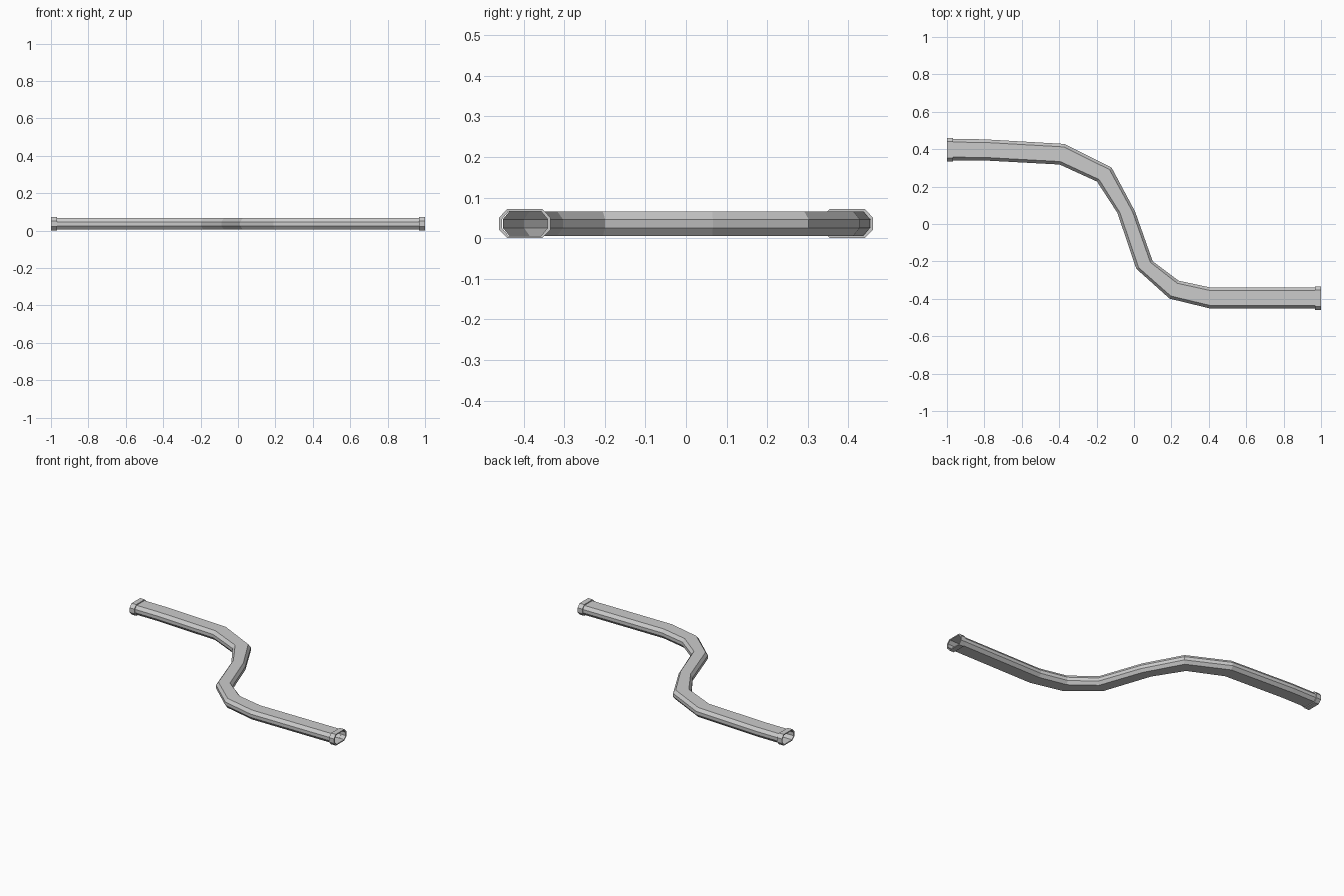
import bpy

if "Cube" in bpy.data.objects:
    bpy.data.objects.remove(bpy.data.objects["Cube"])

ZC = 0.036  # height of the pipe axis

# Left and right edge of the pipe at each bend (x, y), seen from above
LEFT = [(-1, .454), (-.805, .453), (-.372, .428), (-.12, .302), (.006, .066),
        (.10, -.199), (.238, -.303), (.406, -.339), (1, -.339)]
RIGHT = [(-1, .341), (-.805, .340), (-.398, .318), (-.198, .227), (-.089, .06),
         (.012, -.239), (.19, -.399), (.404, -.451), (1, -.451)]


def ring(a, b, flat, half_h, side):
    """Flattened octagon spanning edge points a and b."""
    shape = [(1, side), (flat, half_h), (-flat, half_h), (-1, side),
             (-1, -side), (-flat, -half_h), (flat, -half_h), (1, -side)]
    return [((a[0] + b[0]) / 2 + (a[0] - b[0]) / 2 * u,
             (a[1] + b[1]) / 2 + (a[1] - b[1]) / 2 * u, ZC + v) for u, v in shape]


def loft(name, rings):
    """Join successive octagons into an open flat-shaded skin."""
    n = 8
    faces = [(r * n + i, (r + 1) * n + i, (r + 1) * n + (i + 1) % n, r * n + (i + 1) % n)
             for r in range(len(rings) - 1) for i in range(n)]
    mesh = bpy.data.meshes.new(name)
    mesh.from_pydata([v for r in rings for v in r], [], faces)
    obj = bpy.data.objects.new(name, mesh)
    bpy.context.collection.objects.link(obj)
    return obj


def tube_ring(a, b):
    return ring(a, b, 0.71, 0.030, 0.0105)


# Bent open pipe
loft("pipe", [tube_ring(a, b) for a, b in zip(LEFT, RIGHT)])

# Raised collar at each end: back step, outer band, front rim
for name, s, y in (("left_collar", -1, .397), ("right_collar", 1, -.397)):
    def section(x, big):
        w = 0.0635 if big else 0.0565
        a, b = (x * s, y + w), (x * s, y - w)
        return ring(a, b, 0.68, 0.036, 0.0145) if big else tube_ring(a, b)
    steps = [(.967, False), (.967, True), (1, True), (1, False)]
    if s < 0:
        steps.reverse()
    loft(name, [section(x, big) for x, big in steps])
